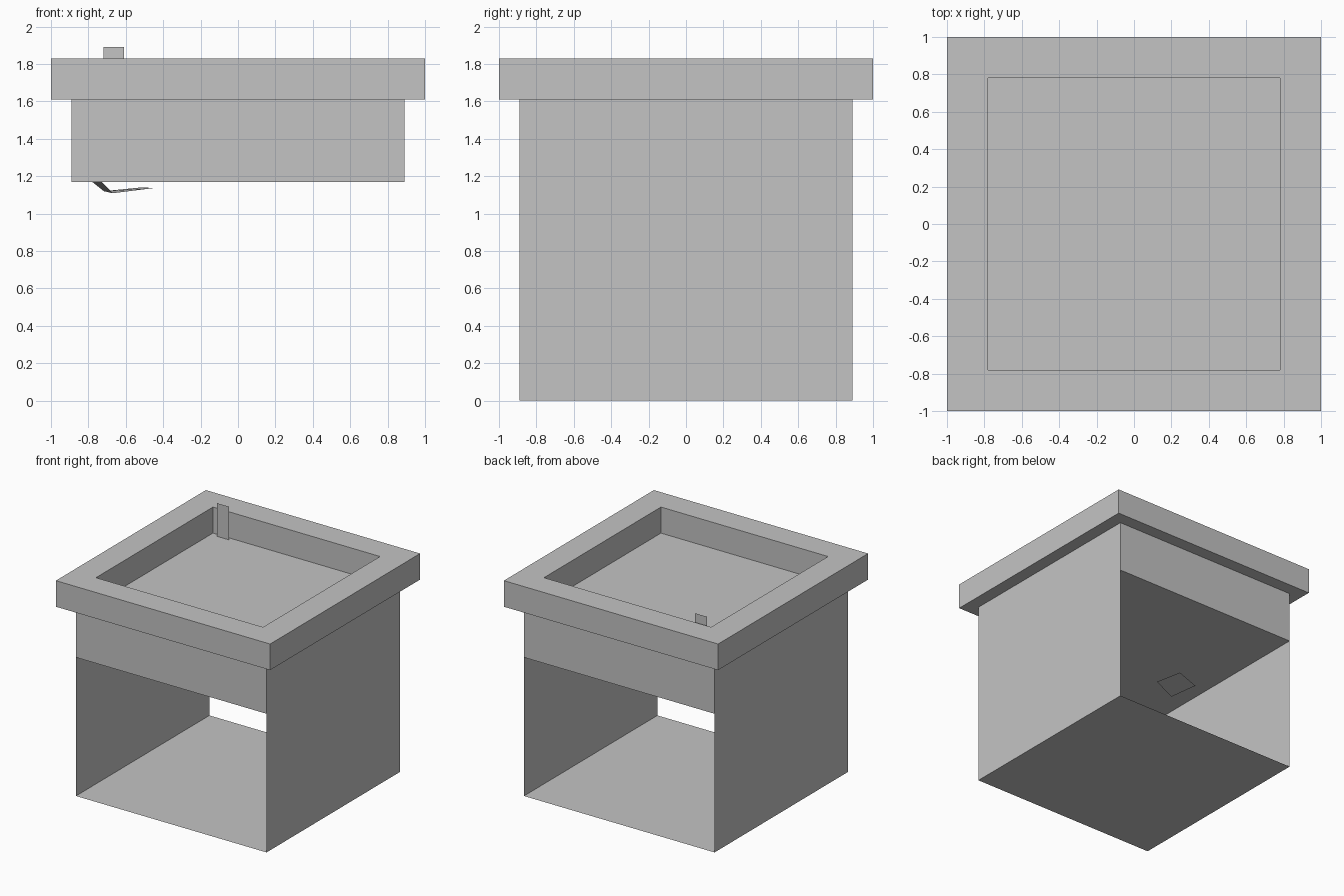
import bpy
import bmesh

cube = bpy.data.objects.get("Cube")
if cube:
    bpy.data.objects.remove(cube, do_unlink=True)

# One plain grey for the whole piece
grey = bpy.data.materials.new("plain_grey")
grey.use_nodes = True
colour = (0.55, 0.55, 0.55, 1)
grey.diffuse_color = colour
grey.node_tree.nodes["Principled BSDF"].inputs["Base Color"].default_value = colour

BODY, RIM, WELL = 0.89, 1.0, 0.78      # half widths
OPENING, SHELF, TOP = 1.17, 1.61, 1.83  # heights


def finish(name, bm, recalc=True):
    if recalc:
        bmesh.ops.recalc_face_normals(bm, faces=bm.faces)
    mesh = bpy.data.meshes.new(name)
    bm.to_mesh(mesh)
    bm.free()
    mesh.materials.append(grey)
    obj = bpy.data.objects.new(name, mesh)
    bpy.context.collection.objects.link(obj)
    return obj


def sheet(name, *quads):
    """Thin sheet made of four-cornered faces."""
    bm = bmesh.new()
    for quad in quads:
        bm.faces.new([bm.verts.new(p) for p in quad])
    bmesh.ops.remove_doubles(bm, verts=bm.verts, dist=0.0001)
    return finish(name, bm, recalc=False)


def square_stack(name, profile):
    """Square rings joined one after another, closed at both ends."""
    bm = bmesh.new()
    corners = ((-1, -1), (1, -1), (1, 1), (-1, 1))
    rings = [[bm.verts.new((x * r, y * r, z)) for x, y in corners]
             for r, z in profile]
    for a, b in zip(rings, rings[1:]):
        for i in range(4):
            j = (i + 1) % 4
            bm.faces.new((a[i], a[j], b[j], b[i]))
    bm.faces.new(rings[0])
    bm.faces.new(rings[-1])
    return finish(name, bm)


# Closed upper body with an overhanging rim and a sunken top
square_stack("upper_body_and_rim", [
    (BODY, OPENING), (BODY, SHELF), (RIM, SHELF),
    (RIM, TOP), (WELL, TOP), (WELL, SHELF)])

# Side panels and floor, leaving the front and back open
for side, s in (("left", 1), ("right", -1)):
    x = s * BODY
    sheet(side + "_panel", [(x, -s * BODY, 0), (x, s * BODY, 0),
                            (x, s * BODY, OPENING), (x, -s * BODY, OPENING)])
sheet("floor_panel", [(-BODY, -BODY, 0), (BODY, -BODY, 0),
                      (BODY, BODY, 0), (-BODY, BODY, 0)])

# Flat upright tab at the back of the sunken top
sheet("upright_tab", [(-0.72, 0.75, SHELF), (-0.61, 0.75, SHELF),
                      (-0.61, 0.75, 1.89), (-0.72, 0.75, 1.89)])

# Small bent flap hanging under the upper body
back_fold, front_fold = (-0.717, -0.085, 1.12), (-0.67, -0.33, 1.109)
sheet("bent_flap",
      [back_fold, (-0.508, -0.03, 1.141), (-0.455, -0.255, 1.136), front_fold],
      [back_fold, front_fold, (-0.733, -0.37, 1.175), (-0.786, -0.13, 1.175)])
